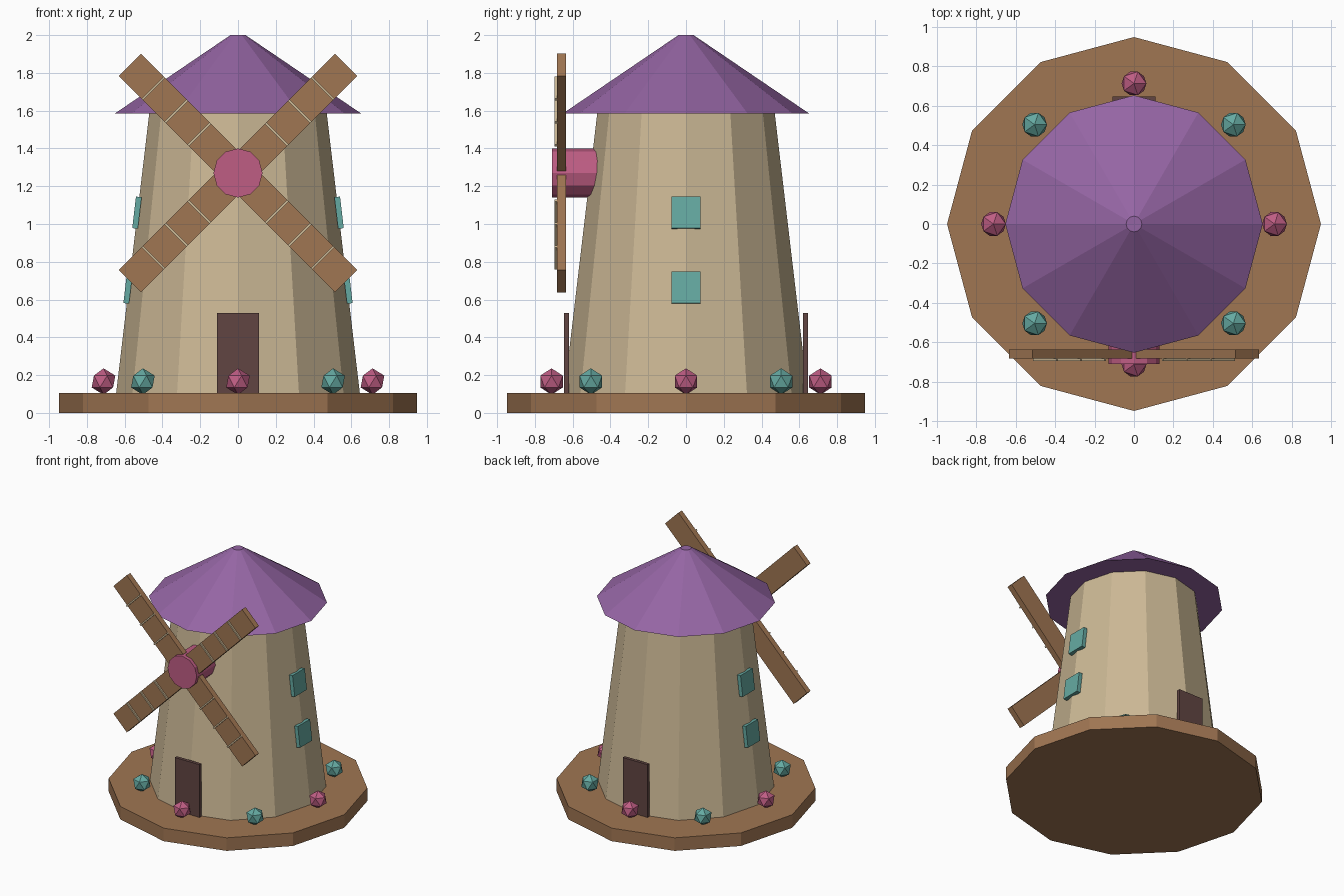
import bpy
from math import radians, sin, cos, atan2
from mathutils import Matrix, Vector

cube = bpy.data.objects.get("Cube")
if cube:
    bpy.data.objects.remove(cube, do_unlink=True)


def material(name, rgb):
    m = bpy.data.materials.new(name)
    m.use_nodes = True
    m.diffuse_color = (*rgb, 1)
    m.node_tree.nodes["Principled BSDF"].inputs["Base Color"].default_value = (*rgb, 1)
    return m


stone = material("tan stone", (0.60, 0.48, 0.30))
wood = material("brown wood", (0.35, 0.18, 0.085))
purple = material("purple roof", (0.30, 0.13, 0.37))
pink = material("pink", (0.52, 0.11, 0.23))
teal = material("teal", (0.13, 0.40, 0.36))
dark = material("dark door wood", (0.12, 0.06, 0.055))


def finish(name, mat):
    ob = bpy.context.object
    ob.name = name
    ob.data.materials.append(mat)
    return ob


def cone(name, mat, r1, r2, z1, z2):
    """Twelve-sided upright frustum from z1 to z2."""
    bpy.ops.mesh.primitive_cone_add(vertices=12, radius1=r1, radius2=r2, depth=z2 - z1,
                                    location=(0, 0, (z1 + z2) / 2))
    return finish(name, mat)


def box(name, mat, size, center, rotation=(0, 0, 0)):
    bpy.ops.mesh.primitive_cube_add(size=1, location=center, rotation=rotation)
    ob = finish(name, mat)
    ob.data.transform(Matrix.Diagonal((*size, 1)))
    return ob


# Base, tower and roof
BASE_TOP, EAVES = 0.105, 1.585
R_LOW, R_HIGH = 0.645, 0.47
cone("base", wood, 0.947, 0.947, 0, BASE_TOP)
cone("tower", stone, R_LOW, R_HIGH, BASE_TOP, EAVES)
cone("roof", purple, 0.652, 0.04, EAVES, 2.0)

# Doors at front and back
for side, label in ((-1, "front"), (1, "back")):
    box(label + "_door", dark, (0.22, 0.026, 0.425), (0, side * 0.633, 0.317))

# Windows on both sides, leaning with the wall
slope = (R_LOW - R_HIGH) / (EAVES - BASE_TOP)
lean = atan2(R_LOW - R_HIGH, EAVES - BASE_TOP)
for side, label in ((1, "left"), (-1, "right")):
    for z, level in ((0.663, "lower"), (1.06, "upper")):
        x = R_LOW - slope * (z - BASE_TOP) + 0.003
        box(f"{label}_{level}_window", teal, (0.03, 0.155, 0.168),
            (side * x, 0, z), (0, -side * lean, 0))

# Hub for the sails
HUB_Z = 1.27
bpy.ops.mesh.primitive_cylinder_add(vertices=12, radius=0.13, depth=0.26,
                                    location=(0, -0.58, HUB_Z), rotation=(radians(90), 0, 0))
finish("hub", pink)

# Four sails with three slats each
for i in range(4):
    a = radians(45 + 90 * i)
    out = Vector((cos(a), 0, sin(a)))
    hub = Vector((0, 0, HUB_Z))
    spin = (0, -a, 0)
    box(f"sail_{i + 1}", wood, (0.71, 0.046, 0.168),
        hub + out * 0.455 + Vector((0, -0.659, 0)), spin)
    for j in range(3):
        box(f"sail_{i + 1}_slat_{j + 1}", stone, (0.012, 0.018, 0.168),
            hub + out * (0.29 + 0.172 * j) + Vector((0, -0.686, 0)), spin)

# Ring of bushes, alternating colours
for i in range(8):
    a = radians(45 * i)
    bpy.ops.mesh.primitive_ico_sphere_add(subdivisions=1, radius=0.07,
                                          location=(0.712 * cos(a), 0.712 * sin(a), 0.166))
    finish(f"bush_{i + 1}", teal if i % 2 else pink)
